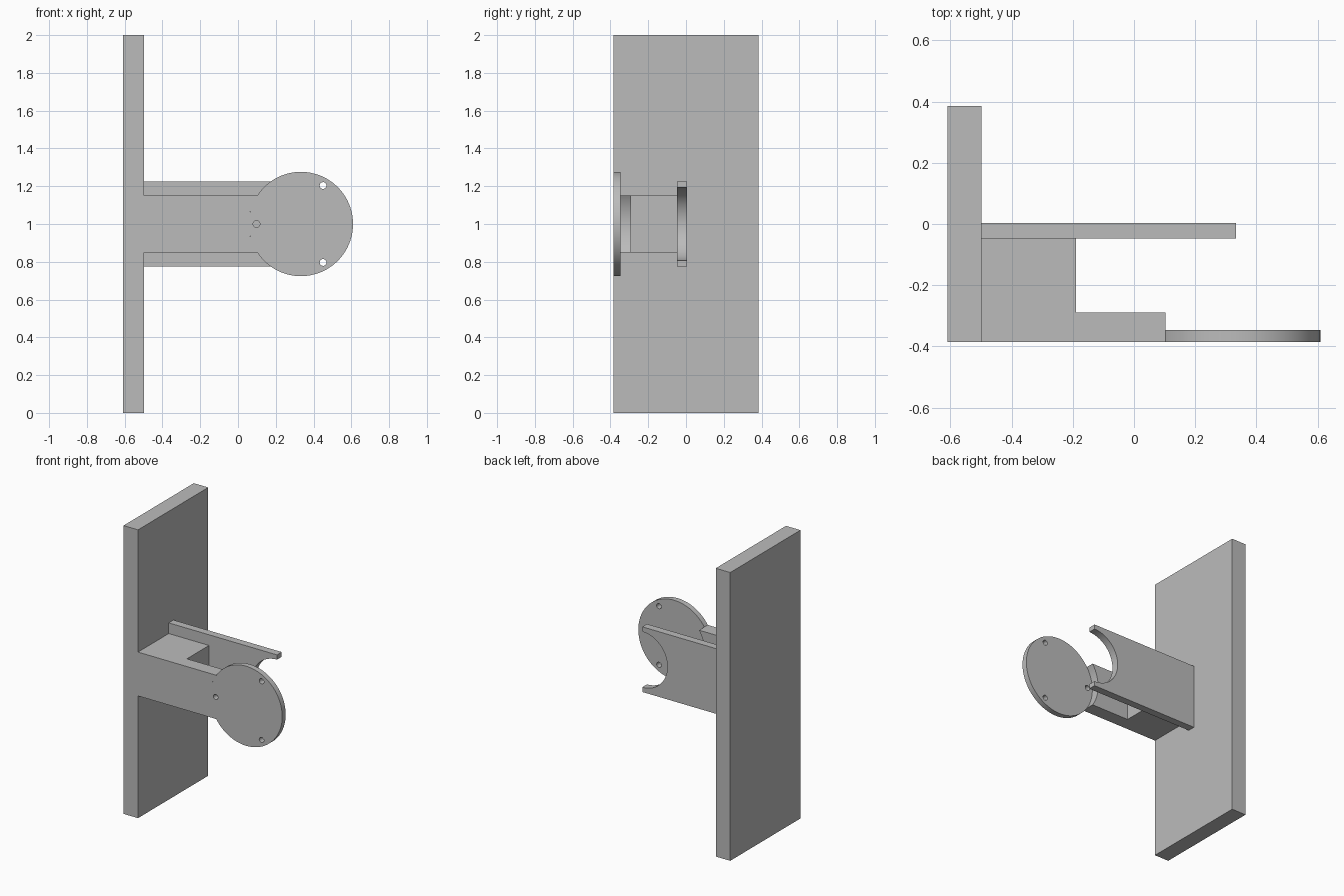
import bpy
import bmesh
from math import sin, cos, asin, sqrt, pi, radians

cube = bpy.data.objects.get("Cube")
if cube:
    bpy.data.objects.remove(cube, do_unlink=True)

# Main dimensions
FRONT, MID = -0.385, 1.0          # front plane and mid height
WALL_X, HUB_X = -0.498, 0.333     # wall face and disc centre
DISC_R, CLEAR_R, HOLE_R = 0.276, 0.193, 0.018
ARM_H, PLATE_H = 0.152, 0.226     # half heights

grey = bpy.data.materials.new("plain_grey")
grey.use_nodes = True
grey.diffuse_color = (0.5, 0.5, 0.5, 1)
grey.node_tree.nodes["Principled BSDF"].inputs["Base Color"].default_value = grey.diffuse_color


def extrude_profile(name, points, y0, y1):
    """Extrude an outline in x and z from y0 back to y1."""
    bm = bmesh.new()
    face = bm.faces.new([bm.verts.new((x, y0, z)) for x, z in points])
    grown = bmesh.ops.extrude_face_region(bm, geom=[face])["geom"]
    verts = [v for v in grown if isinstance(v, bmesh.types.BMVert)]
    bmesh.ops.translate(bm, verts=verts, vec=(0, y1 - y0, 0))
    bmesh.ops.recalc_face_normals(bm, faces=bm.faces)
    mesh = bpy.data.meshes.new(name)
    bm.to_mesh(mesh)
    bm.free()
    mesh.materials.append(grey)
    obj = bpy.data.objects.new(name, mesh)
    bpy.context.collection.objects.link(obj)
    return obj


def arc(x, z, r, start, end, steps):
    angles = [start + (end - start) * i / steps for i in range(steps + 1)]
    return [(x + r * cos(a), z + r * sin(a)) for a in angles]


def rect(x0, x1, z0, z1):
    return [(x0, z0), (x1, z0), (x1, z1), (x0, z1)]


def smooth(obj):
    bpy.ops.object.select_all(action="DESELECT")
    obj.select_set(True)
    bpy.context.view_layer.objects.active = obj
    bpy.ops.object.shade_smooth_by_angle(angle=radians(30))


# Upright wall board
extrude_profile("wall_board", rect(-0.609, WALL_X, 0, 2), FRONT, -FRONT)

# Front arm, its end hollowed to fit around the disc
bite = asin(ARM_H / DISC_R)
arm_end = arc(HUB_X, MID, DISC_R, pi + bite, pi - bite, 24)
arm = extrude_profile(
    "front_arm",
    [(WALL_X, MID - ARM_H)] + arm_end + [(WALL_X, MID + ARM_H)],
    FRONT, -0.29)

# Block joining the arm to the rear plate
extrude_profile("spacer_block", rect(WALL_X, -0.189, MID - ARM_H, MID + ARM_H), -0.29, -0.048)

# Rear plate with a half-round opening at its free end
opening = arc(HUB_X, MID, CLEAR_R, 1.5 * pi, 0.5 * pi, 48)
plate = extrude_profile(
    "rear_plate",
    [(WALL_X, MID - PLATE_H), (HUB_X, MID - PLATE_H)] + opening
    + [(HUB_X, MID + PLATE_H), (WALL_X, MID + PLATE_H)],
    -0.048, 0.004)

# Mounting disc with three evenly spaced screw holes
disc = extrude_profile("mounting_disc", arc(HUB_X, MID, DISC_R, 0, 2 * pi, 96)[:-1], FRONT, -0.347)
for angle in (pi / 3, pi, -pi / 3):
    hx, hz = HUB_X + 0.235 * cos(angle), MID + 0.235 * sin(angle)
    cutter = extrude_profile("hole_cutter", arc(hx, hz, HOLE_R, 0, 2 * pi, 24)[:-1], -0.45, -0.3)
    cutter.hide_render = True
    cut = disc.modifiers.new("screw_hole", "BOOLEAN")
    cut.operation, cut.solver, cut.object = "DIFFERENCE", "EXACT", cutter
    bpy.context.view_layer.objects.active = disc
    bpy.ops.object.modifier_apply(modifier=cut.name)
    bpy.data.objects.remove(cutter, do_unlink=True)

for part in (arm, plate, disc):
    smooth(part)
